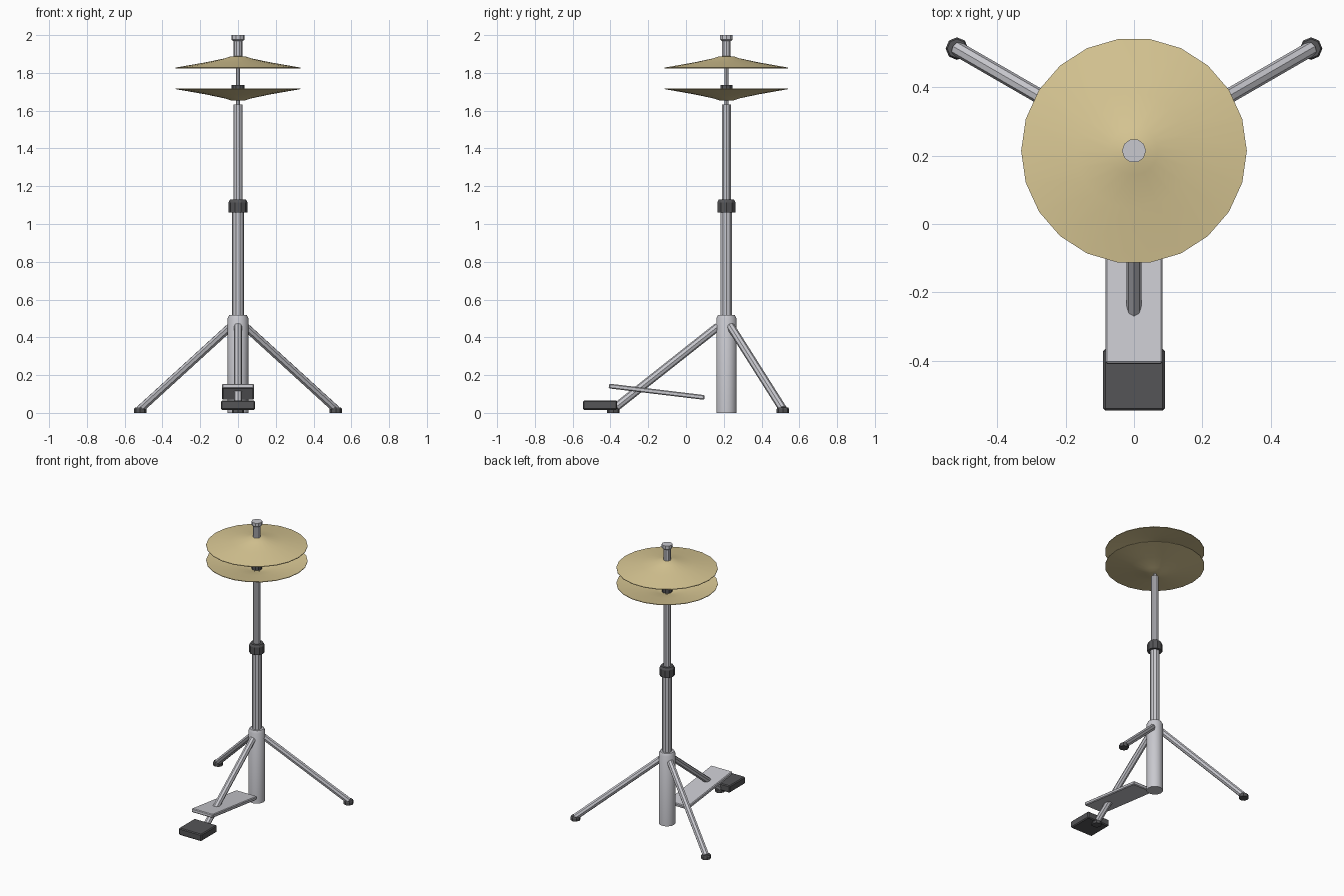
import bpy, bmesh, math
from mathutils import Vector, Matrix

if "Cube" in bpy.data.objects:
    bpy.data.objects.remove(bpy.data.objects["Cube"])

AXIS_Y = 0.214


def material(name, color):
    m = bpy.data.materials.new(name)
    m.diffuse_color = color
    m.use_nodes = True
    m.node_tree.nodes["Principled BSDF"].inputs["Base Color"].default_value = m.diffuse_color
    return m


BRASS = material("brass", (0.70, 0.58, 0.30, 1))
RUBBER = material("rubber", (0.09, 0.09, 0.095, 1))
STEEL = material("steel", (0.58, 0.58, 0.62, 1))


def finish(bm, name, mat, angle=30):
    bmesh.ops.recalc_face_normals(bm, faces=bm.faces)
    me = bpy.data.meshes.new(name)
    bm.to_mesh(me)
    bm.free()
    ob = bpy.data.objects.new(name, me)
    bpy.context.collection.objects.link(ob)
    me.materials.append(mat)
    if angle:
        bpy.ops.object.select_all(action='DESELECT')
        ob.select_set(True)
        bpy.context.view_layer.objects.active = ob
        bpy.ops.object.shade_smooth_by_angle(angle=math.radians(angle))
    return ob


def lathe(name, profile, sides, mat, center=(0, AXIS_Y), angle=0):
    """Revolve (radius, z) points about a vertical axis, capping both ends."""
    bm = bmesh.new()
    rings = []
    for r, z in profile:
        rings.append([bm.verts.new((center[0] + r * math.cos(2 * math.pi * i / sides),
                                    center[1] + r * math.sin(2 * math.pi * i / sides), z))
                      for i in range(sides)])
    for a, b in zip(rings, rings[1:]):
        for i in range(sides):
            j = (i + 1) % sides
            bm.faces.new((a[i], a[j], b[j], b[i]))
    bm.faces.new(rings[0])
    bm.faces.new(rings[-1])
    return finish(bm, name, mat, angle)


def rod(name, p, q, radius, sides, mat):
    p, q = Vector(p), Vector(q)
    d = q - p
    bm = bmesh.new()
    mtx = Matrix.Translation((p + q) / 2) @ d.to_track_quat('Z', 'Y').to_matrix().to_4x4()
    bmesh.ops.create_cone(bm, cap_ends=True, segments=sides, radius1=radius,
                          radius2=radius, depth=d.length, matrix=mtx)
    return finish(bm, name, mat, 0)


def block(name, size, loc, tilt, bevel, mat):
    bm = bmesh.new()
    bmesh.ops.create_cube(bm, size=1)
    bmesh.ops.scale(bm, vec=size, verts=bm.verts)
    bmesh.ops.bevel(bm, geom=bm.edges[:], offset=bevel, segments=1, affect='EDGES')
    bmesh.ops.transform(bm, matrix=Matrix.Translation(loc) @ Matrix.Rotation(tilt, 4, 'X'),
                        verts=bm.verts)
    return finish(bm, name, mat, 0)


# Central column
lathe("base_tube", [(0.055, 0), (0.055, 0.50), (0.046, 0.518)], 14, STEEL, angle=35)
lathe("lower_tube", [(0.032, 0.50), (0.032, 1.08)], 10, STEEL)
lathe("height_collar", [(0.05, 1.062), (0.05, 1.115), (0.042, 1.13)], 10, RUBBER)
lathe("upper_tube", [(0.025, 1.10), (0.025, 1.632)], 10, STEEL)
lathe("pull_rod", [(0.01, 1.60), (0.01, 1.92)], 8, STEEL)

# Cymbal pair, the lower one upside down
shape = [(0.33, 0.0), (0.17, 0.028), (0.07, 0.049), (0.04, 0.059), (0.012, 0.061)]
T = 0.004
for name, z, s in (("top_cymbal", 1.828, 1), ("bottom_cymbal", 1.714, -1)):
    outer = [(r, z + s * h) for r, h in shape]
    inner = [(r, z + s * (h - T)) for r, h in reversed(shape)]
    lathe(name, inner[:] + outer[:], 22, BRASS, angle=30)

# Clutch and felt
lathe("cymbal_felt", [(0.034, 1.66), (0.034, 1.735)], 10, RUBBER)
lathe("clutch", [(0.024, 1.875), (0.024, 1.968), (0.035, 1.976), (0.035, 2.0)], 10, STEEL)

# Tripod legs with rubber feet
for name, deg in (("right", 30), ("left", 150), ("front", 270)):
    c, s = math.cos(math.radians(deg)), math.sin(math.radians(deg))
    foot = (0.598 * c, AXIS_Y + 0.598 * s)
    rod(name + "_leg", (0.045 * c, AXIS_Y + 0.045 * s, 0.457),
        (foot[0], foot[1], 0.02), 0.022, 8, STEEL)
    lathe(name + "_foot", [(0.033, 0), (0.033, 0.02), (0.028, 0.028)], 8, RUBBER, foot)

# Pedal
block("pedal_plate", (0.168, 0.51, 0.025), (0, -0.155, 0.112), math.atan2(-0.06, 0.5), 0.005, STEEL)
block("pedal_heel", (0.18, 0.18, 0.05), (0, -0.455, 0.041), 0, 0.006, RUBBER)
